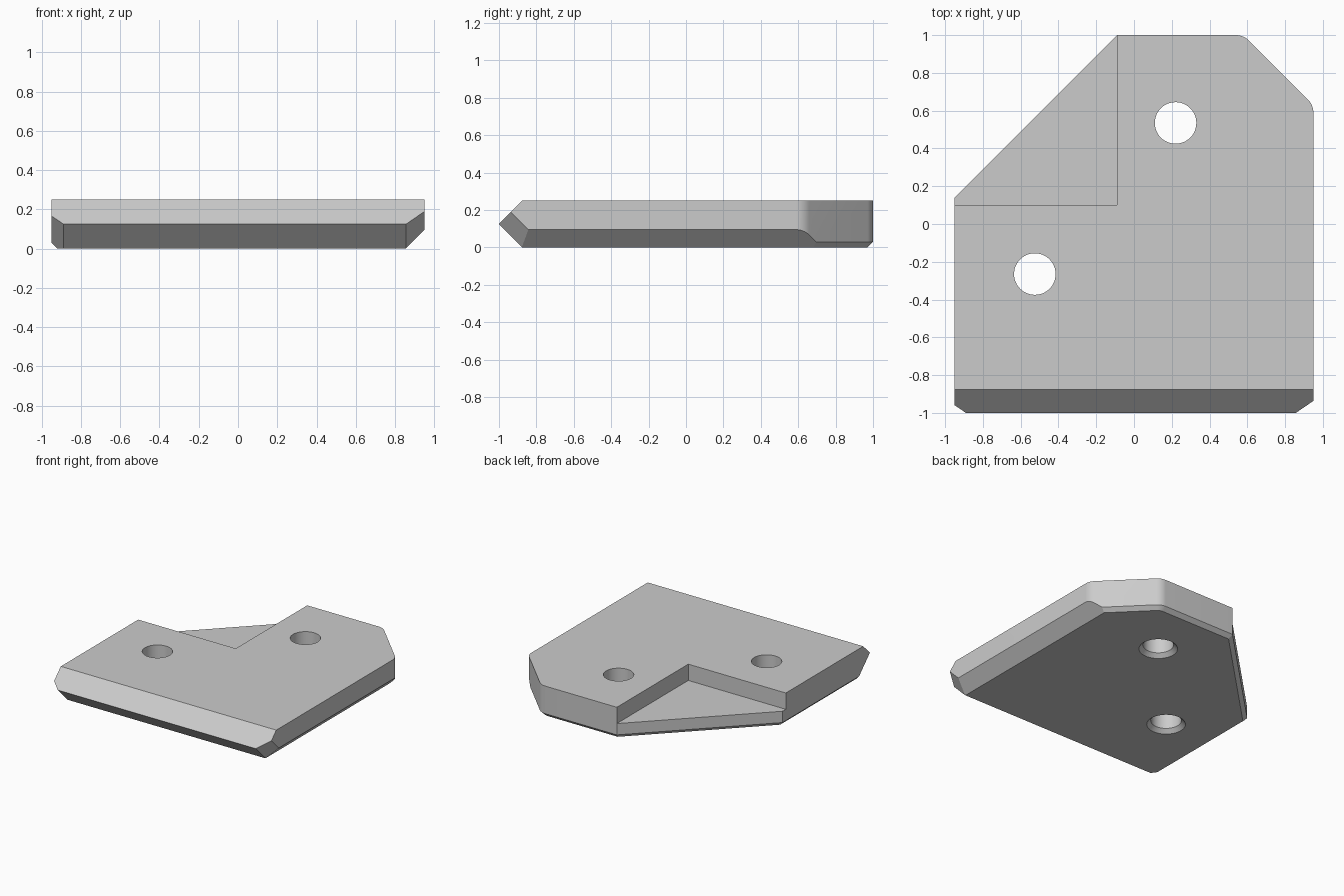
import bpy, bmesh, math
from mathutils import Vector

if "Cube" in bpy.data.objects:
    bpy.data.objects.remove(bpy.data.objects["Cube"])

H = 0.25          # plate thickness
RIDGE = 0.125     # height of the front knife edge

grey = bpy.data.materials.new("light_grey")
grey.diffuse_color = (0.6, 0.6, 0.6, 1)
grey.use_nodes = True
grey.node_tree.nodes["Principled BSDF"].inputs["Base Color"].default_value = grey.diffuse_color


def make_object(name, bm):
    bmesh.ops.recalc_face_normals(bm, faces=bm.faces[:])
    mesh = bpy.data.meshes.new(name)
    bm.to_mesh(mesh)
    bm.free()
    mesh.materials.append(grey)
    ob = bpy.data.objects.new(name, mesh)
    bpy.context.collection.objects.link(ob)
    return ob


def fillet(corner, start_deg, radius, steps=8):
    """45 degree turn of the outline, rounded; returns (x, y) points."""
    a0 = math.radians(start_deg)
    mid = a0 + math.radians(22.5)
    dist = radius / math.cos(math.radians(22.5))
    cx, cy = corner[0] - dist * math.cos(mid), corner[1] - dist * math.sin(mid)
    return [(cx + radius * math.cos(a0 + math.radians(45) * i / steps),
             cy + radius * math.sin(a0 + math.radians(45) * i / steps))
            for i in range(steps + 1)]


def slice_off(bm, point, normal):
    """Remove everything on the normal side of a plane and cap the cut."""
    bmesh.ops.bisect_plane(bm, geom=bm.verts[:] + bm.edges[:] + bm.faces[:], dist=1e-5,
                           plane_co=point, plane_no=normal, clear_outer=True)
    rim = [e for e in bm.edges if e.is_boundary]
    if rim:
        bmesh.ops.edgeloop_fill(bm, edges=rim)


# Plate outline, anticlockwise from the front left corner
outline = [(-0.95, -1), (0.95, -1)]
outline += fillet((0.95, 0.63), 0, 0.1)
outline += fillet((0.58, 1.0), 45, 0.1)
outline += [(-0.09, 1.0), (-0.95, 0.14)]

bm = bmesh.new()
base = bm.faces.new([bm.verts.new((x, y, 0)) for x, y in outline])
up = bmesh.ops.extrude_face_region(bm, geom=[base])["geom"]
bmesh.ops.translate(bm, vec=(0, 0, H), verts=[v for v in up if isinstance(v, bmesh.types.BMVert)])
bmesh.ops.recalc_face_normals(bm, faces=bm.faces[:])

# Pointed front edge, with its two angled ends
for s in (1, -1):
    slice_off(bm, (0, -1, RIDGE), (0, -1, s))
slice_off(bm, (0.857, -1, RIDGE), (1, -0.73, -0.73))
slice_off(bm, (-0.89, -1, RIDGE), (-1, -0.73, -0.73))

# Bottom chamfer along every other wall, wide on the right side
for i in range(1, len(outline)):
    a = Vector((*outline[i], 0))
    b = Vector((*outline[(i + 1) % len(outline)], 0))
    n = Vector((b.y - a.y, a.x - b.x, 0)).normalized()
    width = 0.095 if i == 1 else 0.03
    slice_off(bm, a - n * width, n - Vector((0, 0, 1)))
plate = make_object("mounting_plate", bm)

# Cutters: corner recess and two holes flared at the bottom
cutters = []
bm = bmesh.new()
bmesh.ops.create_cube(bm, size=1)
for v in bm.verts:
    v.co = (-0.09 if v.co.x > 0 else -1.2,
            1.2 if v.co.y > 0 else 0.1,
            0.5 if v.co.z > 0 else 0.12)
cutters.append(make_object("recess_cutter", bm))

SIDES = 48
for x, y in ((0.22, 0.535), (-0.525, -0.265)):
    bm = bmesh.new()
    rings = [[bm.verts.new((x + r * math.cos(math.tau * k / SIDES),
                            y + r * math.sin(math.tau * k / SIDES), z)) for k in range(SIDES)]
             for r, z in ((0.17, -0.03), (0.11, 0.03), (0.11, 0.4))]
    for lo, hi in zip(rings, rings[1:]):
        for k in range(SIDES):
            j = (k + 1) % SIDES
            bm.faces.new((lo[k], lo[j], hi[j], hi[k]))
    bm.faces.new(rings[0])
    bm.faces.new(rings[-1])
    cutters.append(make_object("hole_cutter", bm))

# Apply the cuts and shade
bpy.context.view_layer.objects.active = plate
plate.select_set(True)
for c in cutters:
    mod = plate.modifiers.new("cut", 'BOOLEAN')
    mod.operation = 'DIFFERENCE'
    mod.solver = 'EXACT'
    mod.object = c
    bpy.ops.object.modifier_apply(modifier=mod.name)
    bpy.data.objects.remove(c)
bpy.ops.object.shade_smooth_by_angle(angle=math.radians(20))
